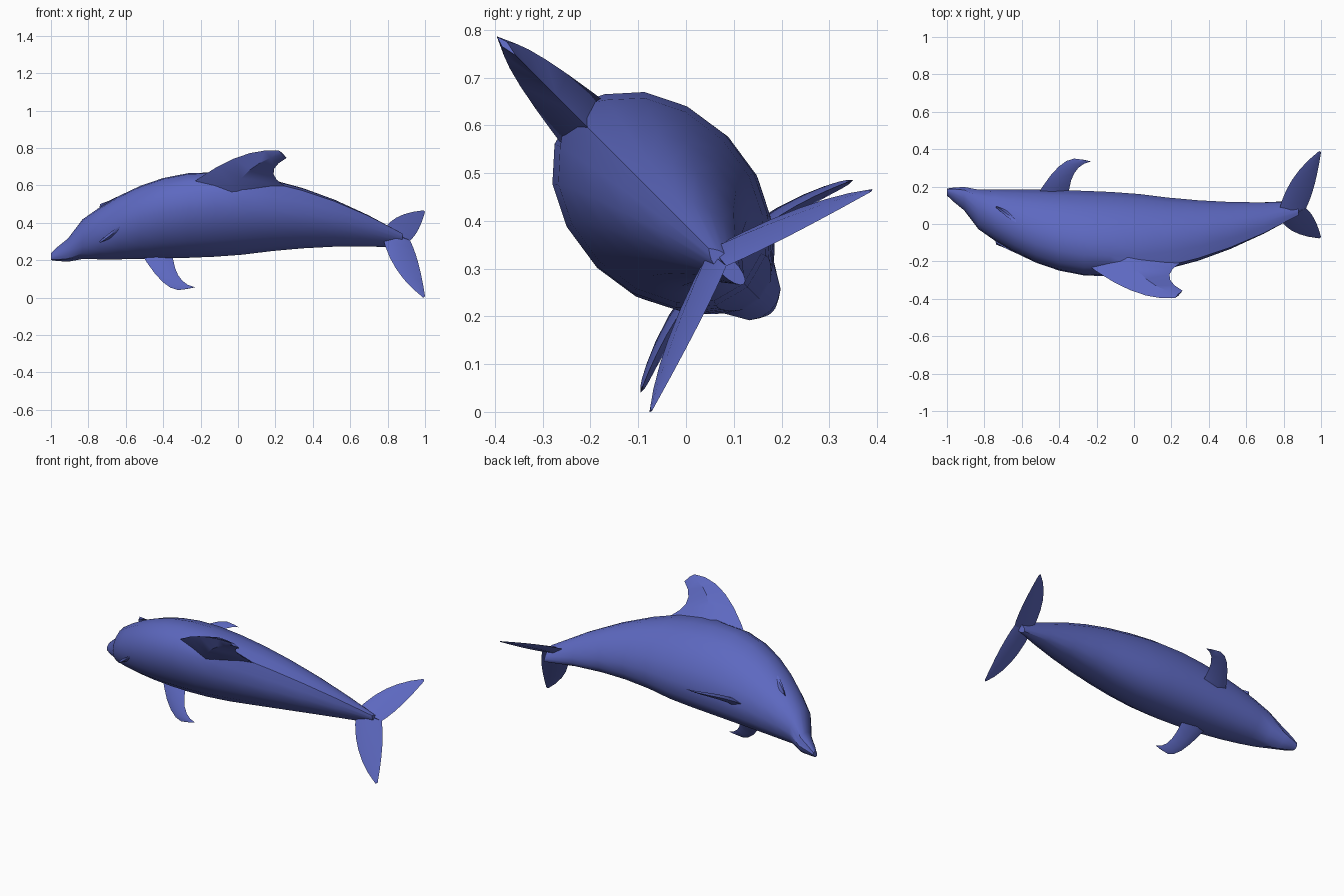
import bpy, bmesh, math
from mathutils import Vector

cube = bpy.data.objects.get("Cube")
if cube:
    bpy.data.objects.remove(cube, do_unlink=True)

blue = bpy.data.materials.new("ocean_blue")
blue.use_nodes = True
blue.diffuse_color = (0.11, 0.14, 0.53, 1)
blue.node_tree.nodes["Principled BSDF"].inputs["Base Color"].default_value = blue.diffuse_color


def loft(name, rings):
    """Skin closed rings, then roll the part about the animal's length."""
    bm = bmesh.new()
    rows = [[bm.verts.new(point) for point in ring] for ring in rings]
    for near, far in zip(rows, rows[1:]):
        for i in range(len(near)):
            bm.faces.new((near[i - 1], near[i], far[i], far[i - 1]))
    bm.faces.new(rows[0])
    bm.faces.new(rows[-1])
    bmesh.ops.recalc_face_normals(bm, faces=bm.faces)
    mesh = bpy.data.meshes.new(name)
    bm.to_mesh(mesh)
    bm.free()
    mesh.materials.append(blue)
    part = bpy.data.objects.new(name, mesh)
    bpy.context.collection.objects.link(part)
    part.rotation_euler.x = math.radians(45)
    part.location = (0, 0.195, 0.195)
    bpy.ops.object.select_all(action='DESELECT')
    part.select_set(True)
    bpy.context.view_layer.objects.active = part
    bpy.ops.object.shade_smooth_by_angle(angle=math.radians(35))


def bend(points, t):
    """Point on a curve pulled from the first point to the last by the middle one."""
    start, pull, end = map(Vector, points)
    return start.lerp(pull, t).lerp(pull.lerp(end, t), t)


def blade(name, front_edge, rear_edge, thickness, place, normal, steps=6):
    """Tapering blade between two curved edges; place maps the flat outline into space."""
    rings = []
    for i in range(steps + 1):
        t = i / steps
        lead = Vector(place(*bend(front_edge, t)))
        trail = Vector(place(*bend(rear_edge, t)))
        middle = lead.lerp(trail, 0.4)
        offset = Vector(normal).normalized() * thickness * (1 - 0.9 * t)
        rings.append([lead, middle + offset, trail, middle - offset])
    loft(name, rings)


def body_ring(x, sides=16):
    """Oval section: swells behind the beak, then tapers to the tail stock."""
    belly = 0.1 + 0.05 * x
    if x < -0.2:
        swell = math.sin((x + 1.02) / 0.82 * math.pi / 2)
        height, width = 0.52 * swell ** 0.85, 0.195 * swell ** 0.6
    else:
        taper = (x + 0.2) / 1.15
        height, width = 0.52 * (1 - taper ** 1.9), 0.195 * (1 - taper ** 1.6)
    if x > 0:                                               # arched underside of the tail
        arch = 0.2 * x * (0.65 - x)
        belly += arch
        height -= arch
    beak = x < -0.88
    if beak:
        belly -= 0.03
        height *= 0.85
        width *= 0.85
    ring = []
    for k in range(sides):
        angle = math.tau * k / sides
        across = width * math.cos(angle)
        up = belly + height / 2 * (1 + math.sin(angle))
        if x > 0 and k == sides // 4:                       # ridge behind the dorsal fin
            up += 0.06 * height
        if beak and k in (sides - 1, sides // 2 + 1):       # mouth crease
            across *= 0.84
        ring.append((x, across, up))
    return ring


# Body, with sections packed closer towards the beak
last = 15
loft("body", [body_ring(-1 + 1.88 * (i / last) ** 1.5) for i in range(last + 1)])

# Swept-back dorsal fin
blade("dorsal_fin",
      [(-0.3, 0.53), (0, 0.87), (0.22, 0.835)],
      [(0.3, 0.53), (0.1, 0.66), (0.26, 0.78)],
      0.07, lambda x, up: (x, 0, up), (0, 1, 0))

for side, label in ((1, "left"), (-1, "right")):
    # Drooping flippers
    blade(label + "_flipper",
          [(-0.53, 0.08), (-0.4, 0.35), (-0.28, 0.31)],
          [(-0.35, 0.08), (-0.35, 0.28), (-0.23, 0.3)],
          0.02, lambda x, out: (x, side * out, 0.17 - 0.75 * out * out), (0, side * 0.4, 1))
    # Broad tail flukes, tilted down towards the rear
    blade(label + "_fluke",
          [(0.77, 0), (0.81, 0.22), (0.99, 0.33)],
          [(0.92, 0), (0.97, 0.1), (1, 0.32)],
          0.02, lambda x, out: (x, side * out, 0.46 - 0.24 * out - 0.33 * x),
          (0.33, side * 0.24, 1))
    # Small raised eyelid folds
    blade(label + "_eyelid",
          [(-0.74, 0.28), (-0.68, 0.35), (-0.63, 0.38)],
          [(-0.73, 0.28), (-0.66, 0.3), (-0.63, 0.36)],
          0.015, lambda x, up: (x, side * (0.18 - 0.17 * up), up), (0, side, 0.5), 4)
